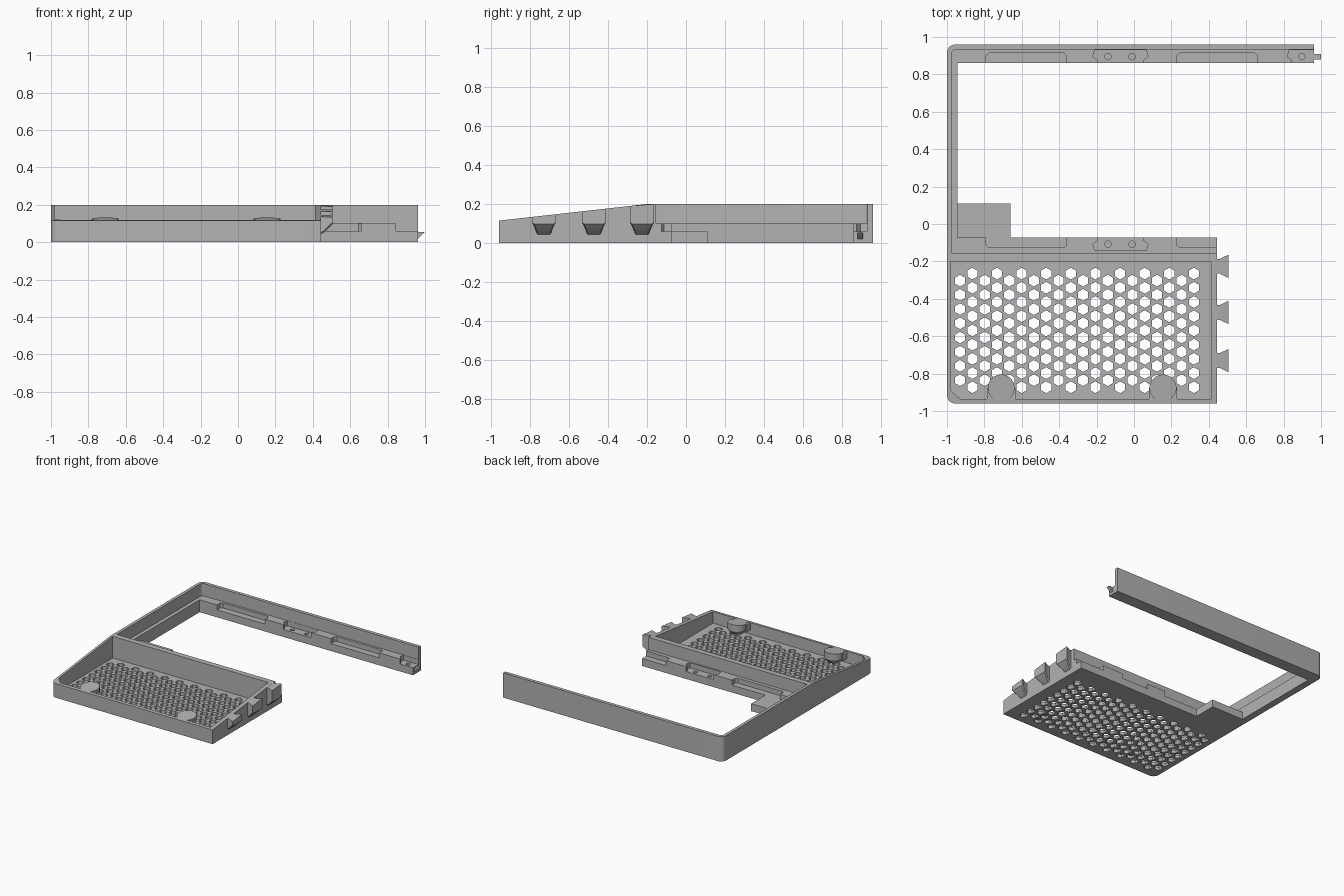
import bpy, bmesh, math
from mathutils import Vector

if "Cube" in bpy.data.objects:
    bpy.data.objects.remove(bpy.data.objects["Cube"])

grey = bpy.data.materials.new("plain grey")
grey.diffuse_color = (0.45, 0.45, 0.45, 1)
grey.use_nodes = True
grey.node_tree.nodes["Principled BSDF"].inputs["Base Color"].default_value = grey.diffuse_color

FLOOR, LEDGE, POCKET, TOP = 0.025, 0.10, 0.06, 0.20


def make(name, bm):
    bmesh.ops.recalc_face_normals(bm, faces=bm.faces)
    me = bpy.data.meshes.new(name)
    bm.to_mesh(me)
    bm.free()
    me.materials.append(grey)
    ob = bpy.data.objects.new(name, me)
    bpy.context.collection.objects.link(ob)
    return ob


def add_prism(bm, pts, lo, hi, axis="z"):
    """Extrude a polygon: xy points along z, or yz points along x."""
    def place(p, h):
        return (p[0], p[1], h) if axis == "z" else (h, p[0], p[1])
    a = [bm.verts.new(place(p, lo)) for p in pts]
    b = [bm.verts.new(place(p, hi)) for p in pts]
    bm.faces.new(a[::-1])
    bm.faces.new(b)
    n = len(pts)
    for i in range(n):
        j = (i + 1) % n
        bm.faces.new((a[i], a[j], b[j], b[i]))


def prism(name, pts, lo, hi, axis="z"):
    bm = bmesh.new()
    add_prism(bm, pts, lo, hi, axis)
    return make(name, bm)


def rect(x0, x1, y0, y1):
    return [(x0, y0), (x1, y0), (x1, y1), (x0, y1)]


def circle(x, y, r, n, start=0.0):
    return [(x + r * math.cos(start + math.tau * i / n),
             y + r * math.sin(start + math.tau * i / n)) for i in range(n)]


def arc(x, y, r, a0, a1, n=8):
    return [(x + r * math.cos(math.radians(a0 + (a1 - a0) * i / n)),
             y + r * math.sin(math.radians(a0 + (a1 - a0) * i / n))) for i in range(n + 1)]


def cut(ob, *cutters):
    for c in cutters:
        m = ob.modifiers.new("cut", "BOOLEAN")
        m.operation, m.solver, m.object = "DIFFERENCE", "EXACT", c
        c.hide_render = True
    bpy.context.view_layer.update()
    dg = bpy.context.evaluated_depsgraph_get()
    me = bpy.data.meshes.new_from_object(ob.evaluated_get(dg))
    ob.modifiers.clear()
    ob.data = me
    for c in cutters:
        bpy.data.objects.remove(c)


# slope over the tray
def slope_z(y):
    return min(TOP, 0.115 + (y + 0.96) * 0.085 / 0.76)


def slope_cutter():
    return prism("slope_cutter", [(-1.1, slope_z(-1.1)), (-0.2, TOP), (-0.2, 0.4), (-1.1, 0.4)],
                 -1.2, 1.2, "x")


# frame: one C-shaped plan with rounded left corners
outline = (arc(-0.955, -0.915, 0.045, 180, 270)
           + [(0.445, -0.96), (0.445, -0.073), (-0.66, -0.073), (-0.66, 0.11),
              (-0.945, 0.11), (-0.945, 0.86), (0.963, 0.86), (0.963, 0.96)]
           + arc(-0.955, 0.915, 0.045, 90, 180))
frame = prism("frame", outline, 0, TOP)

tray = [(-0.98, -0.89), (-0.93, -0.935), (0.412, -0.935), (0.412, -0.2), (-0.98, -0.2)]
bay = [(0.5, -0.155), (1.2, -0.155), (1.2, 0.932)] + arc(-0.955, 0.912, 0.02, 90, 180, 4) \
    + [(-0.975, -0.155)]
cutters = [slope_cutter(),
           prism("tray_cutter", tray, FLOOR, 0.4),
           prism("bay_cutter", bay, LEDGE, 0.4),
           prism("corner_plate_cutter", rect(-0.945, -0.6, -0.073, 0.2), POCKET, 0.4)]


# ledge pockets and screw holes, mirrored between the two ledges
def ledge_cuts(edge, d, long_pockets, bosses, holes):
    bm = bmesh.new()
    for x0, x1 in long_pockets:
        add_prism(bm, [(x0, edge - 0.02 * d), (x1, edge - 0.02 * d), (x1, edge + 0.04 * d),
                       (x1 - 0.015, edge + 0.053 * d), (x0 + 0.015, edge + 0.053 * d),
                       (x0, edge + 0.04 * d)], POCKET, 0.15)
    for x0, x1 in bosses:
        add_prism(bm, [(x0 + 0.025, edge - 0.02 * d), (x1 - 0.025, edge - 0.02 * d),
                       (x1 - 0.025, edge + 0.015 * d), (x1, edge + 0.035 * d),
                       (x1 - 0.01, edge + 0.07 * d), (x0 + 0.01, edge + 0.07 * d),
                       (x0, edge + 0.035 * d), (x0 + 0.025, edge + 0.015 * d)], POCKET, 0.15)
    hm = bmesh.new()
    for x in holes:
        add_prism(hm, circle(x, edge + 0.035 * d, 0.017, 20), 0.02, 0.15)
    return [make("pocket_cutter", bm), make("screw_cutter", hm)]


cutters += ledge_cuts(0.86, 1, [(-0.79, -0.36), (0.23, 0.66)],
                      [(-0.22, 0.075), (0.82, 1.1)], [-0.14, -0.01, 0.897])
cutters += ledge_cuts(-0.073, -1, [(-0.79, -0.36), (0.23, 0.6)],
                      [(-0.22, 0.075)], [-0.14, -0.01])

# hexagonal vents in the tray floor, alternating columns of nine and eight
bm = bmesh.new()
for col in range(20):
    short = col % 2 == 0
    x = -0.93 + 0.0658 * col
    for row in range(8 if short else 9):
        y = -0.265 - 0.076 * row - (0.038 if short else 0)
        add_prism(bm, circle(x, y, 0.0315, 6, math.pi / 2), -0.1, FLOOR + 0.02)
cutters.append(make("vent_cutter", bm))
cut(frame, *cutters)

# round bosses on the front wall, with a tapered underside and sloped top
for side, x in (("left", -0.71), ("right", 0.155)):
    bm = bmesh.new()
    rings = [[bm.verts.new((px, py, z)) for px, py in circle(x, -0.877, r, 40)]
             for z, r in ((0.045, 0.05), (0.075, 0.072), (0.3, 0.072))]
    for a, b in zip(rings, rings[1:]):
        for i in range(40):
            j = (i + 1) % 40
            bm.faces.new((a[i], a[j], b[j], b[i]))
    bm.faces.new(rings[0][::-1])
    bm.faces.new(rings[-1])
    cut(make(side + "_boss", bm), slope_cutter())
    web = prism(side + "_boss_web", rect(x - 0.076, x + 0.076, -0.94, -0.877), 0.06, 0.11)

# dovetail joints on the right wall, undersides tapered towards the wall
for i, y in enumerate((-0.73, -0.473, -0.226)):
    bm = bmesh.new()
    plan = [(0.44, 0.038, 0.04), (0.46, 0.040, 0.052), (0.505, 0.062, 0.097)]
    loops = []
    for x, w, z in plan:
        loops.append([bm.verts.new(p) for p in (
            (x, y - w * 0.8, z), (x, y + w * 0.8, z), (x, y + w, z + 0.01),
            (x, y + w, slope_z(y + w)), (x, y - w, slope_z(y - w)), (x, y - w, z + 0.01))])
    for a, b in zip(loops, loops[1:]):
        for k in range(6):
            m = (k + 1) % 6
            bm.faces.new((a[k], a[m], b[m], b[k]))
    bm.faces.new(loops[0])
    bm.faces.new(loops[-1][::-1])
    make("dovetail_%d" % (i + 1), bm)

# small wedge pin on the end of the back rail
bm = bmesh.new()
tri = [(0.955, 0.015), (0.963, 0.02), (1.0, 0.055), (0.955, 0.055)]
a = [bm.verts.new((x, 0.88, z)) for x, z in tri]
b = [bm.verts.new((x, 0.908, z)) for x, z in tri]
bm.faces.new(a)
bm.faces.new(b[::-1])
for i in range(4):
    j = (i + 1) % 4
    bm.faces.new((a[i], a[j], b[j], b[i]))
make("latch_pin", bm)

# smooth the round parts, keep hard edges
bpy.ops.object.select_all(action="DESELECT")
for ob in bpy.context.scene.objects:
    ob.select_set(True)
    bpy.context.view_layer.objects.active = ob
bpy.ops.object.shade_smooth_by_angle(angle=math.radians(30))
